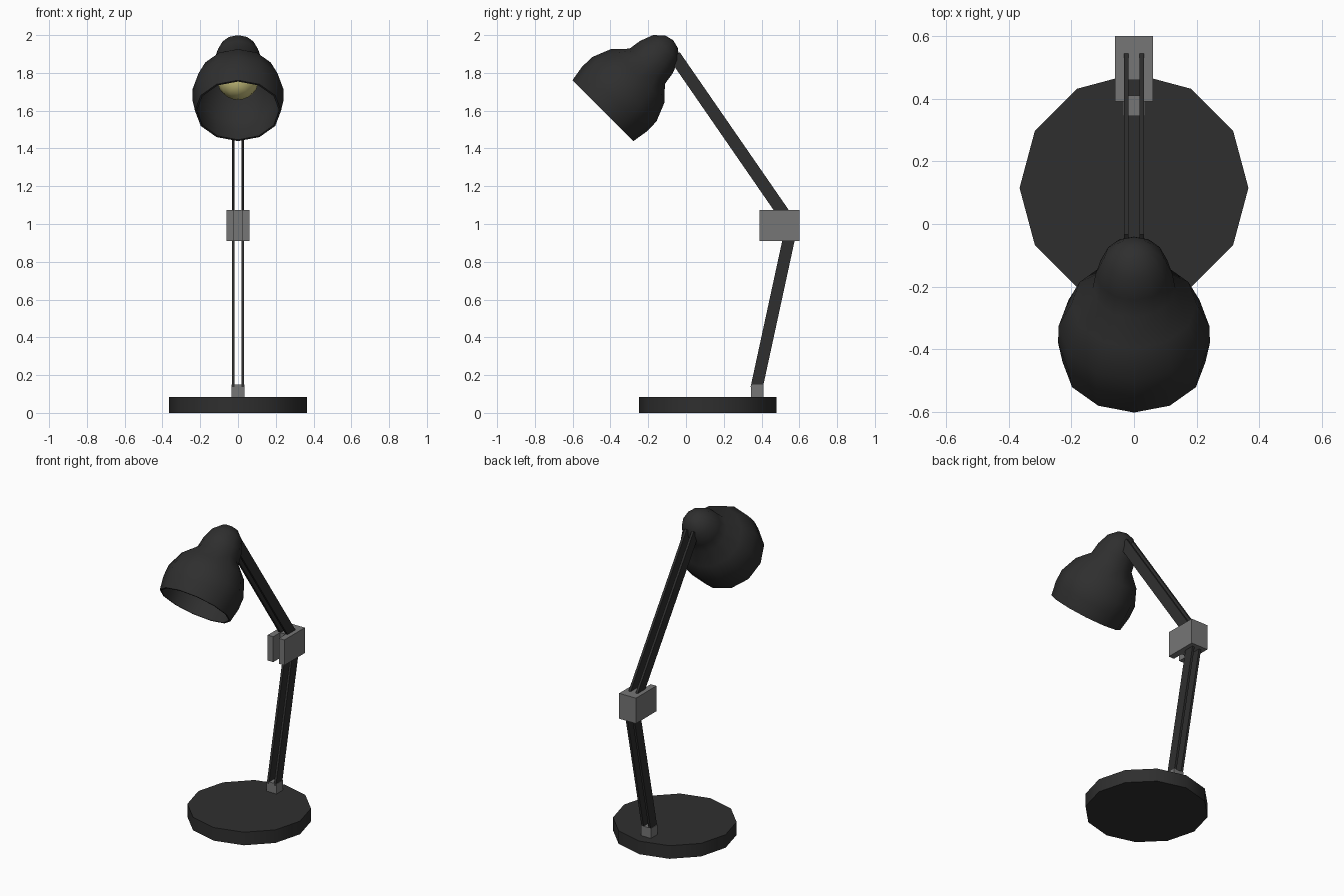
import bpy, bmesh, math
from mathutils import Vector, Matrix

if "Cube" in bpy.data.objects:
    bpy.data.objects.remove(bpy.data.objects["Cube"])


def material(name, rgb):
    m = bpy.data.materials.new(name)
    m.diffuse_color = (*rgb, 1)
    m.use_nodes = True
    m.node_tree.nodes["Principled BSDF"].inputs["Base Color"].default_value = m.diffuse_color
    return m


BLACK = material("matte_black", (0.028, 0.028, 0.028))
GREY = material("joint_grey", (0.18, 0.18, 0.18))
YELLOW = material("bulb_yellow", (0.62, 0.57, 0.22))


def finish(name, bm, mat, smooth=None):
    bmesh.ops.recalc_face_normals(bm, faces=bm.faces)
    me = bpy.data.meshes.new(name)
    bm.to_mesh(me)
    bm.free()
    me.materials.append(mat)
    ob = bpy.data.objects.new(name, me)
    bpy.context.collection.objects.link(ob)
    if smooth:
        bpy.ops.object.select_all(action='DESELECT')
        ob.select_set(True)
        bpy.context.view_layer.objects.active = ob
        bpy.ops.object.shade_smooth_by_angle(angle=math.radians(smooth))
    return ob


def extrude(name, outline, height, z, mat, smooth=None):
    """Prism from an (x, y) outline."""
    bm = bmesh.new()
    face = bm.faces.new([bm.verts.new((x, y, z)) for x, y in outline])
    top = bmesh.ops.extrude_face_region(bm, geom=[face])["geom"]
    verts = [g for g in top if isinstance(g, bmesh.types.BMVert)]
    bmesh.ops.translate(bm, verts=verts, vec=(0, 0, height))
    return finish(name, bm, mat, smooth)


def lathe(name, profile, mat, matrix, sides=12):
    """Revolve a closed (radius, height) profile around z, then place it."""
    bm = bmesh.new()
    vs = [bm.verts.new((r, 0, s)) for r, s in profile]
    edges = [bm.edges.new(p) for p in zip(vs, vs[1:])]
    bmesh.ops.spin(bm, geom=vs + edges, cent=(0, 0, 0), axis=(0, 0, 1),
                   angle=math.tau, steps=sides, use_duplicate=False)
    bmesh.ops.remove_doubles(bm, verts=bm.verts, dist=0.0005)
    bmesh.ops.transform(bm, matrix=matrix, verts=bm.verts)
    return finish(name, bm, mat, 40)


def bar(name, x, start, end, width, mat, thick=0.015):
    """Flat bar between two (y, z) points."""
    a, b = Vector((x, *start)), Vector((x, *end))
    d = b - a
    bm = bmesh.new()
    bmesh.ops.create_cube(bm, size=1)
    m = (Matrix.Translation((a + b) / 2)
         @ Matrix.Rotation(math.atan2(-d.y, d.z), 4, 'X')
         @ Matrix.Diagonal((thick, width, d.length, 1)))
    bmesh.ops.transform(bm, matrix=m, verts=bm.verts)
    return finish(name, bm, mat)


# Round base and foot block
ring = [math.tau * i / 12 for i in range(12)]
extrude("base", [(0.365 * math.cos(a), 0.115 + 0.365 * math.sin(a)) for a in ring],
        0.085, 0, BLACK, 40)
extrude("foot_mount", [(-0.035, 0.345), (0.035, 0.345), (0.035, 0.41), (-0.035, 0.41)],
        0.07, 0.08, GREY)

# Elbow joint, slotted at the front
extrude("elbow_joint", [(-0.06, 0.39), (-0.02, 0.39), (-0.02, 0.46), (0.02, 0.46),
                        (0.02, 0.39), (0.06, 0.39), (0.06, 0.60), (-0.06, 0.60)],
        0.165, 0.91, GREY)

# Paired arm bars
for side, x in (("left", -0.025), ("right", 0.025)):
    bar(f"lower_arm_{side}", x, (0.373, 0.13), (0.555, 0.97), 0.064, BLACK)
    bar(f"upper_arm_{side}", x, (0.555, 1.0), (-0.06, 1.89), 0.066, BLACK)

# Lamp head: axis runs from the mouth centre up and back at 45 degrees
head = Matrix.Translation((0, -0.44, 1.60)) @ Matrix.Rotation(math.radians(-45), 4, 'X') \
    @ Matrix.Rotation(math.radians(90), 4, 'Z')
outer = [(0.228, 0), (0.242, 0.085), (0.241, 0.16), (0.2, 0.261), (0.132, 0.332),
         (0.122, 0.40), (0.095, 0.47), (0.05, 0.514), (0, 0.527)]
inner = [(0, 0.51), (0.085, 0.46), (0.12, 0.33), (0.188, 0.255), (0.229, 0.155),
         (0.23, 0.085), (0.218, 0), (0.228, 0)]
lathe("lamp_shade", outer + inner, BLACK, head)

# Light bulb inside the shade
arc = [math.pi * i / 8 for i in range(9)]
lathe("bulb", [(0.113 * math.sin(a), 0.24 - 0.113 * math.cos(a)) for a in arc],
      YELLOW, head, 16)
